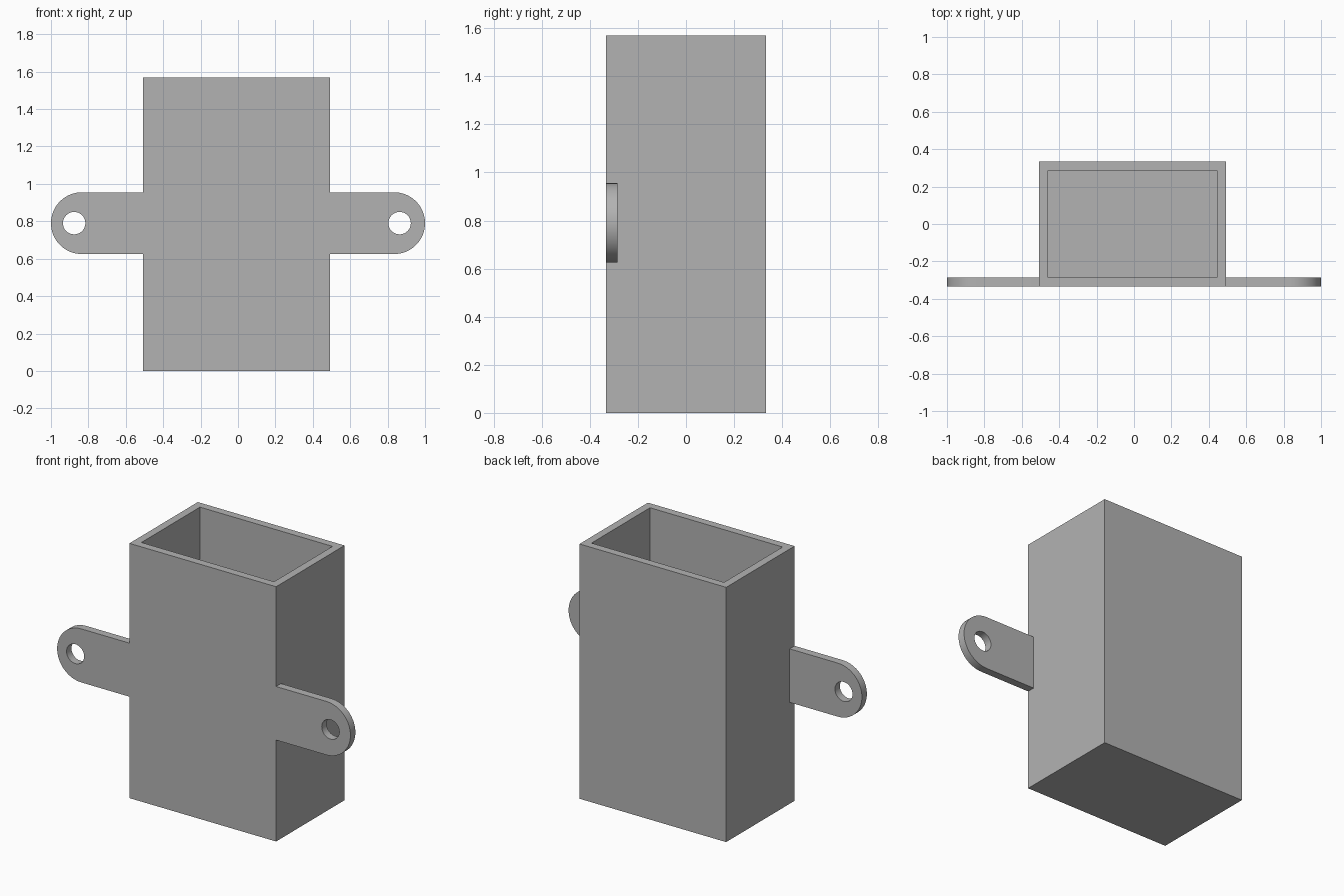
import bpy, bmesh, math
from mathutils import Matrix, Vector

cube = bpy.data.objects.get("Cube")
if cube:
    bpy.data.objects.remove(cube, do_unlink=True)

WALL = 0.048
CENTRE_X = -0.007
HALF_X, HALF_Y, HEIGHT = 0.5, 0.333, 1.57
TAB_Z, TAB_R, HOLE_R = 0.79, 0.165, 0.06

grey = bpy.data.materials.new("grey")
grey.use_nodes = True
colour = (0.45, 0.45, 0.45, 1)
grey.diffuse_color = colour
grey.node_tree.nodes["Principled BSDF"].inputs["Base Color"].default_value = colour


def link(name, data):
    obj = bpy.data.objects.new(name, data)
    bpy.context.collection.objects.link(obj)
    data.materials.append(grey)
    return obj


# Open-topped box: inset the top face, then push it down to the floor
bm = bmesh.new()
size = Matrix.Diagonal((2 * HALF_X, 2 * HALF_Y, HEIGHT, 1))
bmesh.ops.create_cube(bm, size=1, matrix=Matrix.Translation((CENTRE_X, 0, HEIGHT / 2)) @ size)
top = max(bm.faces, key=lambda f: f.calc_center_median().z)
bmesh.ops.inset_region(bm, faces=[top], thickness=WALL, use_even_offset=True)
well = bmesh.ops.extrude_face_region(bm, geom=[top])["geom"]
bmesh.ops.translate(bm, vec=(0, 0, WALL - HEIGHT),
                    verts=[v for v in well if isinstance(v, bmesh.types.BMVert)])
if top.is_valid:
    bmesh.ops.delete(bm, geom=[top], context="FACES_ONLY")
bmesh.ops.recalc_face_normals(bm, faces=bm.faces)
mesh = bpy.data.meshes.new("box")
bm.to_mesh(mesh)
bm.free()
link("box", mesh)


def arc(cx, radius, start, end, steps):
    angles = [start + (end - start) * i / steps for i in range(steps + 1)]
    return [(cx + radius * math.cos(a), radius * math.sin(a)) for a in angles]


def mounting_tab(name, side, tip, hole_x):
    """Flat tab with a round end and a screw hole, on one side of the box."""
    root = HALF_X + side * CENTRE_X
    outline = [(root, -TAB_R)] + arc(tip - TAB_R, TAB_R, -math.pi / 2, math.pi / 2, 32)
    outline.append((root, TAB_R))
    hole = arc(hole_x, HOLE_R, 0, math.tau, 32)[:-1]
    curve = bpy.data.curves.new(name, "CURVE")
    curve.dimensions = "2D"
    curve.fill_mode = "BOTH"
    curve.extrude = WALL / 2
    for points in (outline, hole):
        spline = curve.splines.new("POLY")
        spline.points.add(len(points) - 1)
        spline.use_cyclic_u = True
        for p, (x, z) in zip(spline.points, points):
            p.co = (side * x, z, 0, 1)
    obj = link(name, curve)
    obj.location = Vector((0, -HALF_Y + WALL / 2, TAB_Z))
    obj.rotation_euler.x = math.pi / 2
    bpy.ops.object.select_all(action="DESELECT")
    obj.select_set(True)
    bpy.context.view_layer.objects.active = obj
    bpy.ops.object.convert(target="MESH")
    obj = bpy.context.object
    # Weld the caps to the rim and face everything outwards
    bm = bmesh.new()
    bm.from_mesh(obj.data)
    bmesh.ops.remove_doubles(bm, verts=bm.verts, dist=0.0005)
    bmesh.ops.recalc_face_normals(bm, faces=bm.faces)
    bm.to_mesh(obj.data)
    bm.free()
    bpy.ops.object.shade_smooth_by_angle(angle=math.radians(30))


mounting_tab("left_tab", 1, 1.0, 0.864)
mounting_tab("right_tab", -1, 1.0, 0.876)
